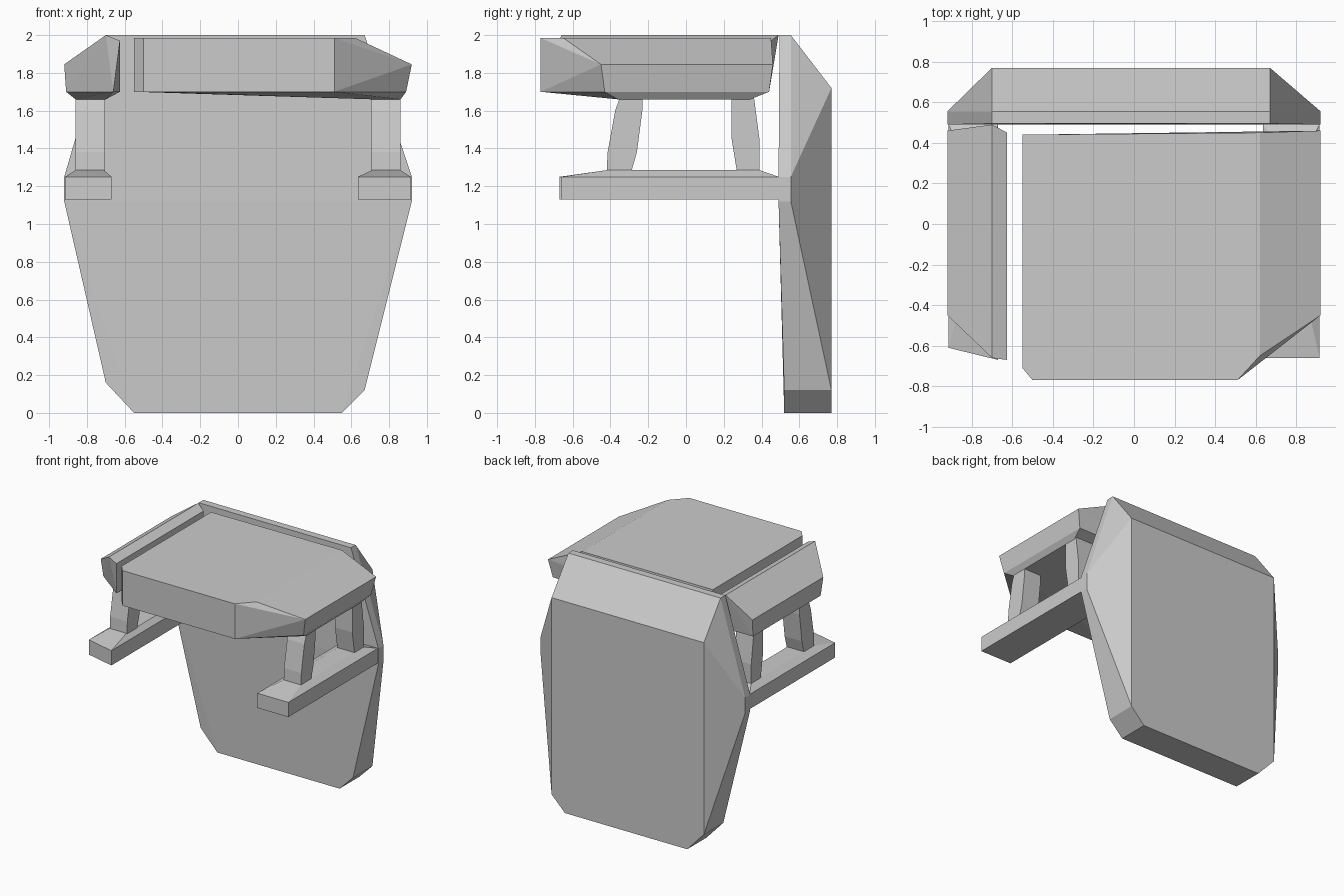
import bpy, bmesh

if "Cube" in bpy.data.objects:
    bpy.data.objects.remove(bpy.data.objects["Cube"])


def finish(bm, name):
    bmesh.ops.recalc_face_normals(bm, faces=bm.faces[:])
    me = bpy.data.meshes.new(name)
    bm.to_mesh(me)
    bm.free()
    ob = bpy.data.objects.new(name, me)
    bpy.context.collection.objects.link(ob)
    return ob


def hull(name, pts):
    """Faceted solid around a few corner points."""
    bm = bmesh.new()
    for p in pts:
        bm.verts.new(p)
    res = bmesh.ops.convex_hull(bm, input=bm.verts[:])
    loose = [v for v in bm.verts if not v.link_faces]
    bmesh.ops.delete(bm, geom=loose, context='VERTS')
    bmesh.ops.dissolve_limit(bm, angle_limit=0.02, verts=bm.verts[:], edges=bm.edges[:])
    return finish(bm, name)


def extrude_x(name, profile, x0, x1):
    """Extrude a (y, z) profile from x0 to x1."""
    bm = bmesh.new()
    face = bm.faces.new([bm.verts.new((x0, y, z)) for y, z in profile])
    ext = bmesh.ops.extrude_face_region(bm, geom=[face])
    moved = [g for g in ext['geom'] if isinstance(g, bmesh.types.BMVert)]
    bmesh.ops.translate(bm, verts=moved, vec=(x1 - x0, 0, 0))
    return finish(bm, name)


# Back panel: flat front, rear edges chamfered to a smaller back face
panel = []
for s, w, zc in ((1, 0.67, 0.12), (-1, 0.70, 0.16)):
    panel += [(s * 0.55, y, 0) for y in (0.52, 0.77)]
    panel += [(s * w, y, zc) for y in (0.52, 0.77)]
    panel += [(s * 0.92, y, z) for y in (0.49, 0.555) for z in (1.12, 1.25)]
    panel += [(s * w, 0.495, 2), (s * w, 0.555, 2), (s * w, 0.77, 1.72)]
hull("back_panel", panel)

# Wide top slab with a ridge along its right side
slab = [(x, y, z) for z in (1.70, 1.985)
        for x, y in ((-0.55, 0.44), (-0.55, -0.71), (-0.50, -0.77), (0.51, -0.77))]
slab += [(0.62, 0.45, 1.985), (0.62, -0.65, 1.985),
         (0.92, 0.46, 1.845), (0.92, -0.45, 1.845),
         (0.89, 0.44, 1.70), (0.89, -0.43, 1.70)]
slab += [(x, y, 1.66) for x in (0.71, 0.86) for y in (-0.36, 0.34)]
hull("top_slab", slab)

# Narrow top strip on the left
strip = [(-0.70, 0.49, 2), (-0.70, -0.66, 2),
         (-0.625, 0.45, 1.97), (-0.625, -0.67, 1.97),
         (-0.92, 0.46, 1.845), (-0.92, -0.45, 1.845),
         (-0.91, 0.44, 1.70), (-0.91, -0.43, 1.70),
         (-0.625, 0.44, 1.70), (-0.66, -0.62, 1.70)]
strip += [(x, y, 1.66) for x in (-0.86, -0.70) for y in (-0.36, 0.34)]
hull("top_strip", strip)

# Side rails with a slightly raised top
for side, inner, y_out, y_in in (("right", 0.635, -0.66, -0.66), ("left", 0.67, -0.61, -0.67)):
    s = 1 if side == "right" else -1
    rail = [(s * x, y, z) for z in (1.13, 1.25)
            for x, y in ((0.915, y_out), (inner, y_in), (0.915, 0.49), (inner, 0.49))]
    rail += [(s * x, y, 1.285) for x in (0.71, 0.86) for y in (-0.42, 0.39)]
    hull(side + "_rail", rail)

# Bent posts between rails and top
front_profile = [(-0.42, 1.275), (-0.415, 1.38), (-0.375, 1.60), (-0.35, 1.67),
                 (-0.23, 1.67), (-0.23, 1.61), (-0.26, 1.38), (-0.29, 1.275)]
rear_profile = [(0.27, 1.275), (0.24, 1.46), (0.24, 1.67),
                (0.36, 1.67), (0.39, 1.44), (0.39, 1.275)]
for side, s in (("right", 1), ("left", -1)):
    extrude_x(side + "_front_post", front_profile, s * 0.705, s * 0.86)
    extrude_x(side + "_rear_post", rear_profile, s * 0.705, s * 0.86)
